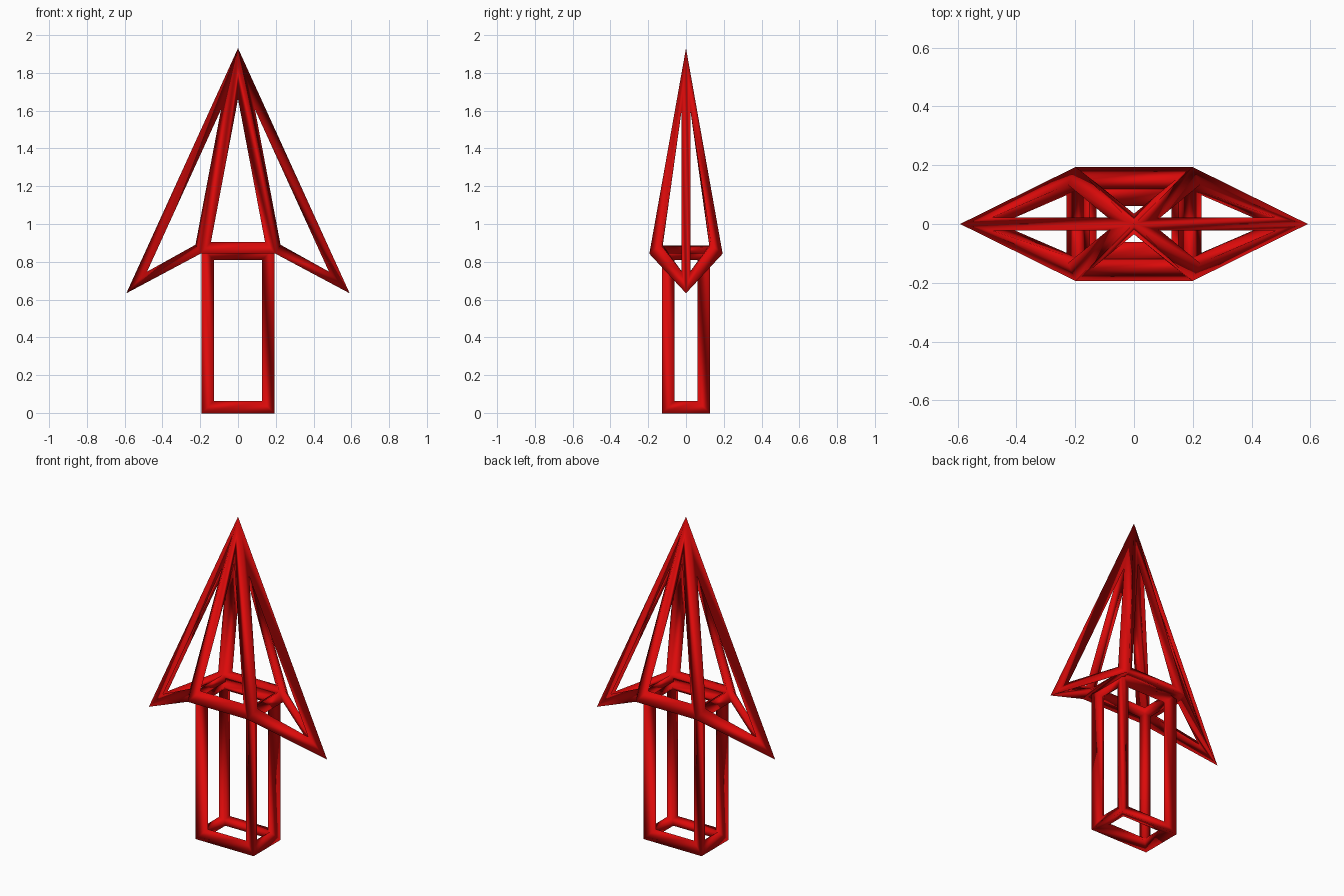
import bpy, bmesh

if "Cube" in bpy.data.objects:
    bpy.data.objects.remove(bpy.data.objects["Cube"])

T = 0.084  # wireframe thickness


red = bpy.data.materials.new("red")
red.diffuse_color = (0.72, 0.003, 0.003, 1)
red.use_nodes = True
red.node_tree.nodes["Principled BSDF"].inputs["Base Color"].default_value = red.diffuse_color


def frame(name, verts, faces):
    """Closed cage turned into bars; verts give the outer corner positions."""
    bm = bmesh.new()
    vs = [bm.verts.new(v) for v in verts]
    for f in faces:
        bm.faces.new([vs[i] for i in f])
    bmesh.ops.recalc_face_normals(bm, faces=bm.faces)
    outer = [v.co.copy() for v in vs]
    # pull the cage inward so the bars' outer edges land on the given corners
    for _ in range(8):
        bm.normal_update()
        shift = [v.normal * v.calc_shell_factor() * T / 4 for v in vs]
        for v, o, s in zip(vs, outer, shift):
            v.co = o - s
    for f in bm.faces:
        f.smooth = True
    me = bpy.data.meshes.new(name)
    bm.to_mesh(me)
    bm.free()
    me.materials.append(red)
    ob = bpy.data.objects.new(name, me)
    bpy.context.collection.objects.link(ob)
    m = ob.modifiers.new("bars", 'WIREFRAME')
    m.thickness = T
    m.offset = 0
    m.use_even_offset = True
    m.use_replace = True
    return ob


def ring(x, y, z):
    return [(-x, -y, z), (x, -y, z), (x, y, z), (-x, y, z)]


# shaft: upright box frame
sides = [(i, (i + 1) % 4, (i + 1) % 4 + 4, i + 4) for i in range(4)]
frame("shaft", ring(0.19, 0.125, 0) + ring(0.19, 0.125, 0.873),
      [(0, 1, 2, 3), (4, 5, 6, 7)] + sides)

# arrow head: pyramid over a rectangle with two swept side barbs
APEX, RIGHT, LEFT = 4, 5, 6
frame("arrow_head",
      ring(0.198, 0.19, 0.845) + [(0, 0, 2), (0.632, 0, 0.597), (-0.632, 0, 0.597)],
      [(0, 1, 2, 3), (0, 1, APEX), (2, 3, APEX),
       (1, RIGHT, APEX), (RIGHT, 2, APEX), (1, 2, RIGHT),
       (3, LEFT, APEX), (LEFT, 0, APEX), (3, 0, LEFT)])
